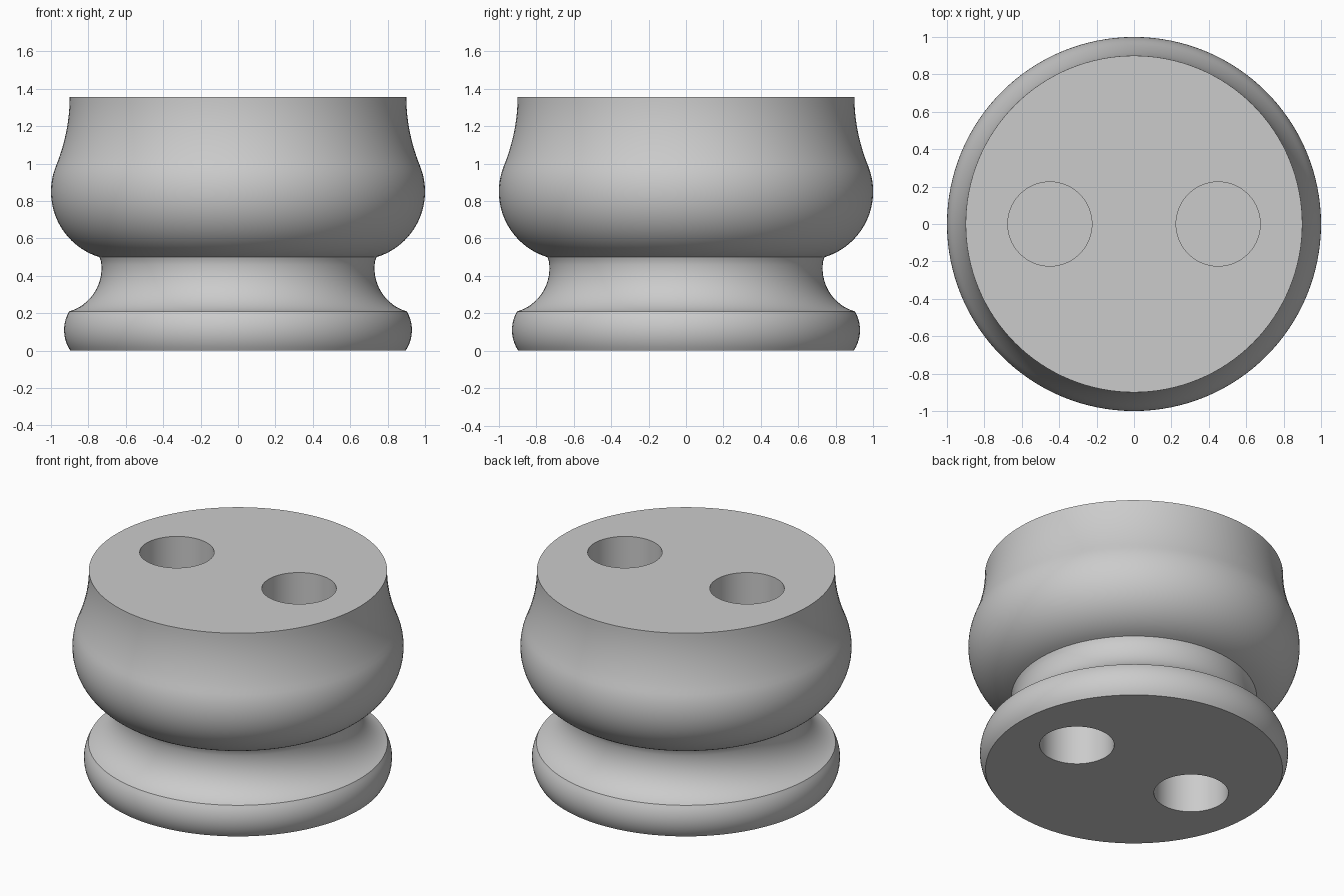
import bpy, bmesh, math

if "Cube" in bpy.data.objects:
    bpy.data.objects.remove(bpy.data.objects["Cube"])

SEGMENTS = 128
HEIGHT = 1.355

grey = bpy.data.materials.new("plain grey")
grey.diffuse_color = (0.6, 0.6, 0.6, 1)
grey.use_nodes = True
grey.node_tree.nodes["Principled BSDF"].inputs["Base Color"].default_value = grey.diffuse_color


def lathe(name, profile):
    """Revolve a list of (radius, z) points into a capped solid."""
    bm = bmesh.new()
    rings = [[bm.verts.new((r * math.cos(2 * math.pi * i / SEGMENTS),
                            r * math.sin(2 * math.pi * i / SEGMENTS), z))
              for i in range(SEGMENTS)] for r, z in profile]
    for low, high in zip(rings, rings[1:]):
        for i in range(SEGMENTS):
            j = (i + 1) % SEGMENTS
            bm.faces.new((low[i], low[j], high[j], high[i]))
    bm.faces.new(rings[0][::-1])
    bm.faces.new(rings[-1])
    mesh = bpy.data.meshes.new(name)
    bm.to_mesh(mesh)
    bm.free()
    mesh.materials.append(grey)
    obj = bpy.data.objects.new(name, mesh)
    bpy.context.collection.objects.link(obj)
    return obj


def arc(cr, cz, radius, z0, z1, side, steps):
    """Circular arc sampled between two heights, bulging out or in."""
    a0, a1 = (math.asin((z - cz) / radius) for z in (z0, z1))
    angles = [a0 + (a1 - a0) * i / steps for i in range(steps + 1)]
    return [(cr + side * radius * math.cos(a), cz + radius * math.sin(a)) for a in angles]


# Foot: rounded rim, then a hollow neck
rim = arc(0.733, 0.11, 0.197, 0.0, 0.21, 1, 10)
neck = arc(0.97, 0.44, 0.24, 0.21, 0.5, -1, 18)
# Bowl: round belly, then a flared shoulder that ends upright
belly = arc(0.634, 0.85, 0.366, 0.5, 0.98, 1, 24)
shoulder = [(0.9 + 0.076 * (1 - i / 12) ** 2, 0.98 + 0.375 * i / 12) for i in range(1, 13)]
body = lathe("turned_body", rim + neck[1:-1] + belly + shoulder)

# Blind round holes in the top and the underside
for side, x in (("left", -0.45), ("right", 0.45)):
    for end, z0, z1 in (("top", HEIGHT - 0.45, HEIGHT + 0.1), ("bottom", -0.1, 0.45)):
        bpy.ops.mesh.primitive_cylinder_add(vertices=64, radius=0.225, depth=z1 - z0,
                                            location=(x, 0, (z0 + z1) / 2))
        cutter = bpy.context.object
        cutter.name = f"{side}_{end}_hole_cutter"
        cutter.data.materials.append(grey)
        cut = body.modifiers.new(cutter.name, "BOOLEAN")
        cut.operation, cut.solver, cut.object = "DIFFERENCE", "EXACT", cutter
        bpy.context.view_layer.objects.active = body
        bpy.ops.object.modifier_apply(modifier=cut.name)
        bpy.data.objects.remove(cutter)

# Smooth walls with crisp rims
bpy.ops.object.select_all(action="DESELECT")
body.select_set(True)
bpy.context.view_layer.objects.active = body
bpy.ops.object.shade_smooth_by_angle(angle=math.radians(30))
